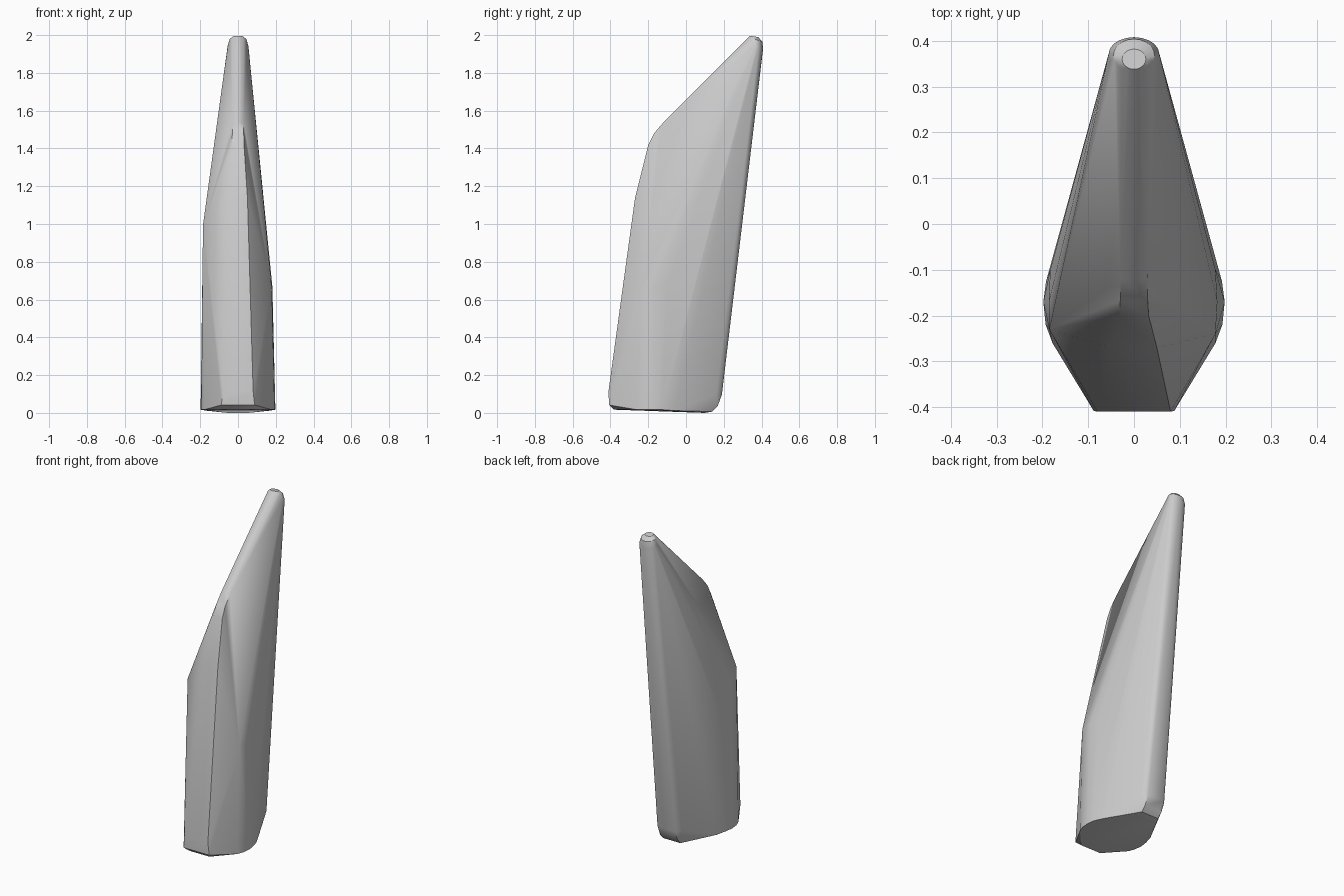
import bpy, bmesh, math

cube = bpy.data.objects.get("Cube")
if cube:
    bpy.data.objects.remove(cube, do_unlink=True)

grey = bpy.data.materials.new("light grey")
grey.use_nodes = True
grey.diffuse_color = (0.6, 0.6, 0.6, 1)
grey.node_tree.nodes["Principled BSDF"].inputs["Base Color"].default_value = (0.6, 0.6, 0.6, 1)


def mirrored(points):
    return [(s * x, y, z) for x, y, z in points for s in (1, -1)]


def ring(cx, cy, cz, rx, ry, tilt=0.0, n=20):
    """Ellipse of points; tilt lowers the side facing away from the front."""
    out = []
    for i in range(n):
        a = 2 * math.pi * i / n
        dy = ry * math.sin(a)
        out.append((cx + rx * math.cos(a), cy + dy, cz - tilt * dy))
    return out


# Rounded tip
points = ring(0, 0.372, 1.945, 0.055, 0.036, 0.4)
points += ring(0, 0.368, 1.98, 0.045, 0.036, 0.3)
points += ring(0, 0.36, 1.996, 0.026, 0.022, 0.15)

# Foot outline: front edge, swelling sides, softened back corners
points += mirrored([
    (0.088, -0.408, 0.045), (0.08, -0.41, 0.12), (0.07, -0.38, 0.02),
    (0.178, -0.26, 0.02), (0.193, -0.22, 0.02), (0.198, -0.17, 0.02),
    (0.192, -0.125, 0.02), (0.17, -0.06, 0.015),
    (0.055, 0.10, 0.003), (0.06, 0.14, 0.01), (0.075, 0.115, 0.03),
    (0.06, 0.168, 0.04), (0.083, 0.13, 0.07),
    (0.055, 0.19, 0.1), (0.07, 0.18, 0.1), (0.083, 0.16, 0.1),
])

# Widest points of the flanks; one side rises higher than the other
points += [(0.178, -0.24, 0.67), (0.182, -0.17, 0.67), (0.178, -0.10, 0.68),
           (-0.185, -0.23, 1.0), (-0.186, -0.17, 0.9), (-0.183, -0.10, 0.72)]

# Front face and rounded shoulder leading to the sloping ridge
points += mirrored([(0.05, -0.27, 1.14), (0.032, -0.2, 1.42),
                    (0.03, -0.168, 1.485), (0.03, -0.12, 1.54)])

# Wrap the outline points in one solid body
bm = bmesh.new()
for p in points:
    bm.verts.new(p)
hull = bmesh.ops.convex_hull(bm, input=bm.verts[:])
loose = [v for v in bm.verts if not v.link_faces]
bmesh.ops.delete(bm, geom=loose, context='VERTS')
bmesh.ops.dissolve_limit(bm, angle_limit=math.radians(0.5),
                         verts=bm.verts[:], edges=bm.edges[:])
bmesh.ops.recalc_face_normals(bm, faces=bm.faces[:])

# Rest on the ground
low = min(v.co.z for v in bm.verts)
bmesh.ops.translate(bm, verts=bm.verts[:], vec=(0, 0, -low))

mesh = bpy.data.meshes.new("leaning_blade")
bm.to_mesh(mesh)
bm.free()
mesh.materials.append(grey)
blade = bpy.data.objects.new("leaning_blade", mesh)
bpy.context.collection.objects.link(blade)

bpy.ops.object.select_all(action='DESELECT')
blade.select_set(True)
bpy.context.view_layer.objects.active = blade
bpy.ops.object.shade_smooth_by_angle(angle=math.radians(32))
